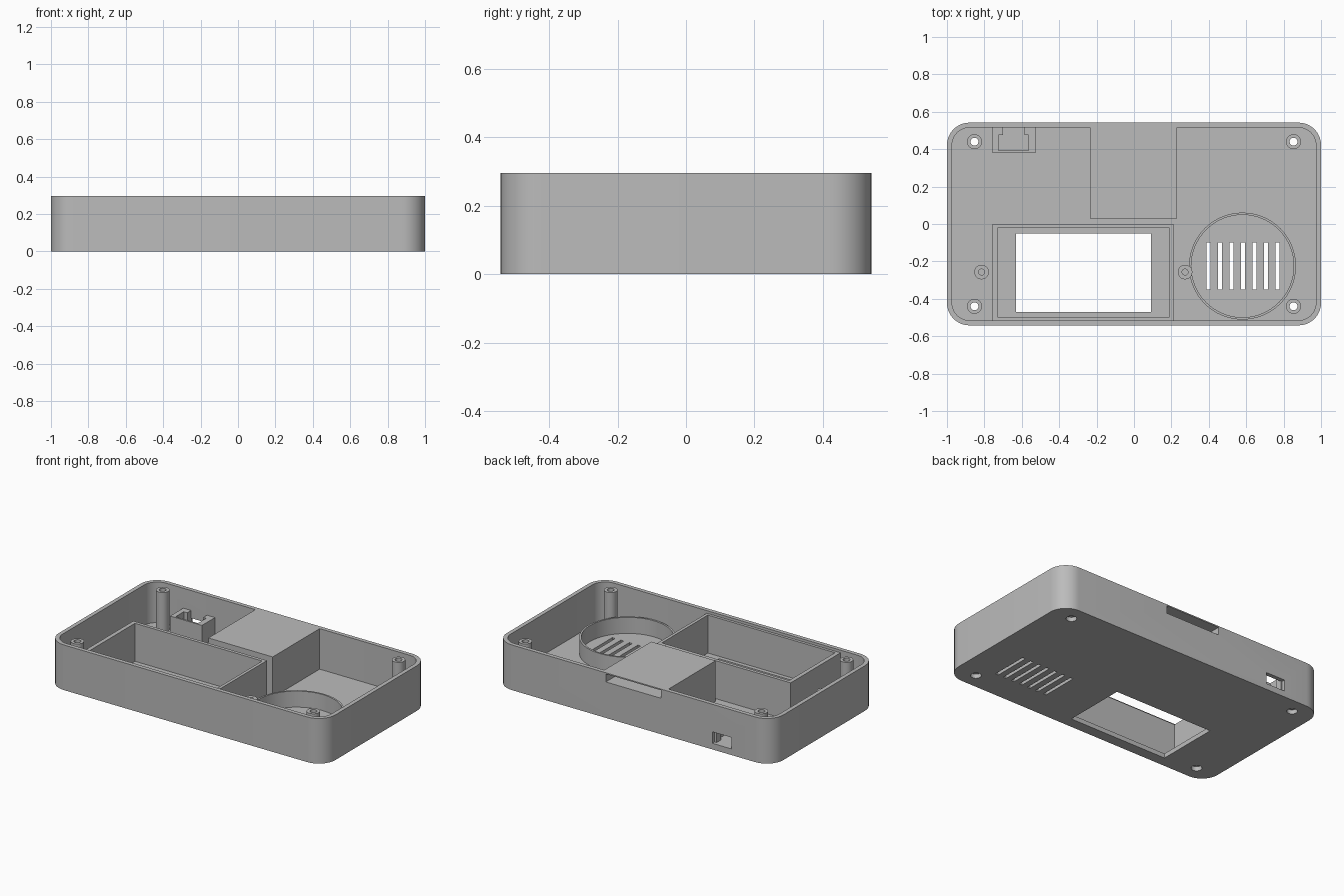
import bpy
import bmesh
from math import cos, sin, pi, radians

if "Cube" in bpy.data.objects:
    bpy.data.objects.remove(bpy.data.objects["Cube"], do_unlink=True)

grey = bpy.data.materials.new("plain_grey")
grey.use_nodes = True
COLOUR = (0.5, 0.5, 0.5, 1)
grey.diffuse_color = COLOUR
grey.node_tree.nodes["Principled BSDF"].inputs["Base Color"].default_value = COLOUR

HEIGHT, FLOOR, WALL = 0.295, 0.03, 0.027
HALF_X, HALF_Y, RADIUS = 1.0, 0.542, 0.12


def prism(name, outline, z0, z1):
    """Extrude a flat outline from z0 to z1."""
    bm = bmesh.new()
    face = bm.faces.new([bm.verts.new((x, y, z0)) for x, y in outline])
    top = bmesh.ops.extrude_face_region(bm, geom=[face])["geom"]
    bmesh.ops.translate(bm, vec=(0, 0, z1 - z0),
                        verts=[v for v in top if isinstance(v, bmesh.types.BMVert)])
    bmesh.ops.recalc_face_normals(bm, faces=bm.faces)
    mesh = bpy.data.meshes.new(name)
    bm.to_mesh(mesh)
    bm.free()
    mesh.materials.append(grey)
    obj = bpy.data.objects.new(name, mesh)
    bpy.context.collection.objects.link(obj)
    return obj


def box(name, x0, x1, y0, y1, z0, z1):
    return prism(name, [(x0, y0), (x1, y0), (x1, y1), (x0, y1)], z0, z1)


def cylinder(name, x, y, r, z0, z1, sides=32):
    ring = [(x + r * cos(2 * pi * i / sides), y + r * sin(2 * pi * i / sides))
            for i in range(sides)]
    return prism(name, ring, z0, z1)


def rounded_box(name, hx, hy, r, z0, z1, steps=10):
    points = []
    for quarter, (sx, sy) in enumerate([(1, 1), (-1, 1), (-1, -1), (1, -1)]):
        for i in range(steps + 1):
            a = (quarter + i / steps) * pi / 2
            points.append((sx * (hx - r) + r * cos(a), sy * (hy - r) + r * sin(a)))
    return prism(name, points, z0, z1)


def combine(target, other, operation="DIFFERENCE"):
    """Apply a boolean and remove the helper."""
    other.hide_render = True
    mod = target.modifiers.new("cut", "BOOLEAN")
    mod.operation, mod.object, mod.solver = operation, other, "EXACT"
    bpy.context.view_layer.objects.active = target
    bpy.ops.object.modifier_apply(modifier=mod.name)
    bpy.data.objects.remove(other, do_unlink=True)


def tube(name, x, y, r_out, r_in, z0, z1, bore_from, sides=32):
    obj = cylinder(name, x, y, r_out, z0, z1, sides)
    combine(obj, cylinder("bore", x, y, r_in, bore_from, z1 + 0.1, sides))
    return obj


# Open tray with rounded corners
case = rounded_box("case_shell", HALF_X, HALF_Y, RADIUS, 0, HEIGHT)
combine(case, rounded_box("hollow", HALF_X - WALL, HALF_Y - WALL, RADIUS - WALL, FLOOR, 1))

# Raised compartment flush with the rim, with a slot through the back wall
combine(case, box("compartment", -0.235, 0.23, 0.03, 0.53, 0.015, HEIGHT), "UNION")
combine(case, box("slot", -0.2, 0.2, 0.06, 0.7, 0.235, 0.287))

# Display window and speaker grille through the floor
combine(case, box("window", -0.63, 0.09, -0.47, -0.05, -0.1, 0.1))
for i in range(7):
    x = 0.398 + i * 0.0615
    combine(case, box("grille", x - 0.0105, x + 0.0105, -0.35, -0.1, -0.1, 0.1))

# Socket opening in the back wall
combine(case, box("socket_opening", -0.71, -0.57, 0.5, 0.7, 0.04, 0.115))

# Corner screw posts with wider holes under them
for sx, side in ((-1, "right"), (1, "left")):
    for sy, end in ((-1, "front"), (1, "back")):
        x, y = sx * 0.853, sy * 0.44
        combine(case, cylinder("screw_hole", x, y, 0.032, -0.1, 0.1))
        tube(f"screw_post_{end}_{side}", x, y, 0.04, 0.021, FLOOR - 0.002, 0.288, 0)

# Short posts beside the display
for x, side in ((-0.815, "right"), (0.273, "left")):
    tube(f"display_post_{side}", x, -0.257, 0.039, 0.016, FLOOR - 0.005, 0.145, 0.05)

# Display frame: four walls around the window
frame = box("display_frame", -0.757, 0.21, -0.518, 0, FLOOR - 0.005, 0.278)
combine(frame, box("frame_hollow", -0.73, 0.19, -0.497, -0.022, -0.1, 1))

# Speaker ring
tube("speaker_ring", 0.58, -0.225, 0.286, 0.274, FLOOR - 0.005, 0.135, 0, 64)

# Socket holder with a stepped pocket open to the back
holder = box("socket_holder", -0.757, -0.527, 0.38, 0.52, FLOOR - 0.005, 0.165)
combine(holder, box("pocket", -0.725, -0.564, 0.392, 0.476, 0.04, 1))
combine(holder, box("pocket_neck", -0.70, -0.585, 0.45, 0.7, 0.04, 1))

# Smooth the round walls, keep the edges sharp
bpy.ops.object.select_all(action="DESELECT")
for obj in bpy.context.collection.objects:
    if obj.type == "MESH" and grey.name in obj.data.materials:
        obj.select_set(True)
        bpy.context.view_layer.objects.active = obj
bpy.ops.object.shade_smooth_by_angle(angle=radians(30))
